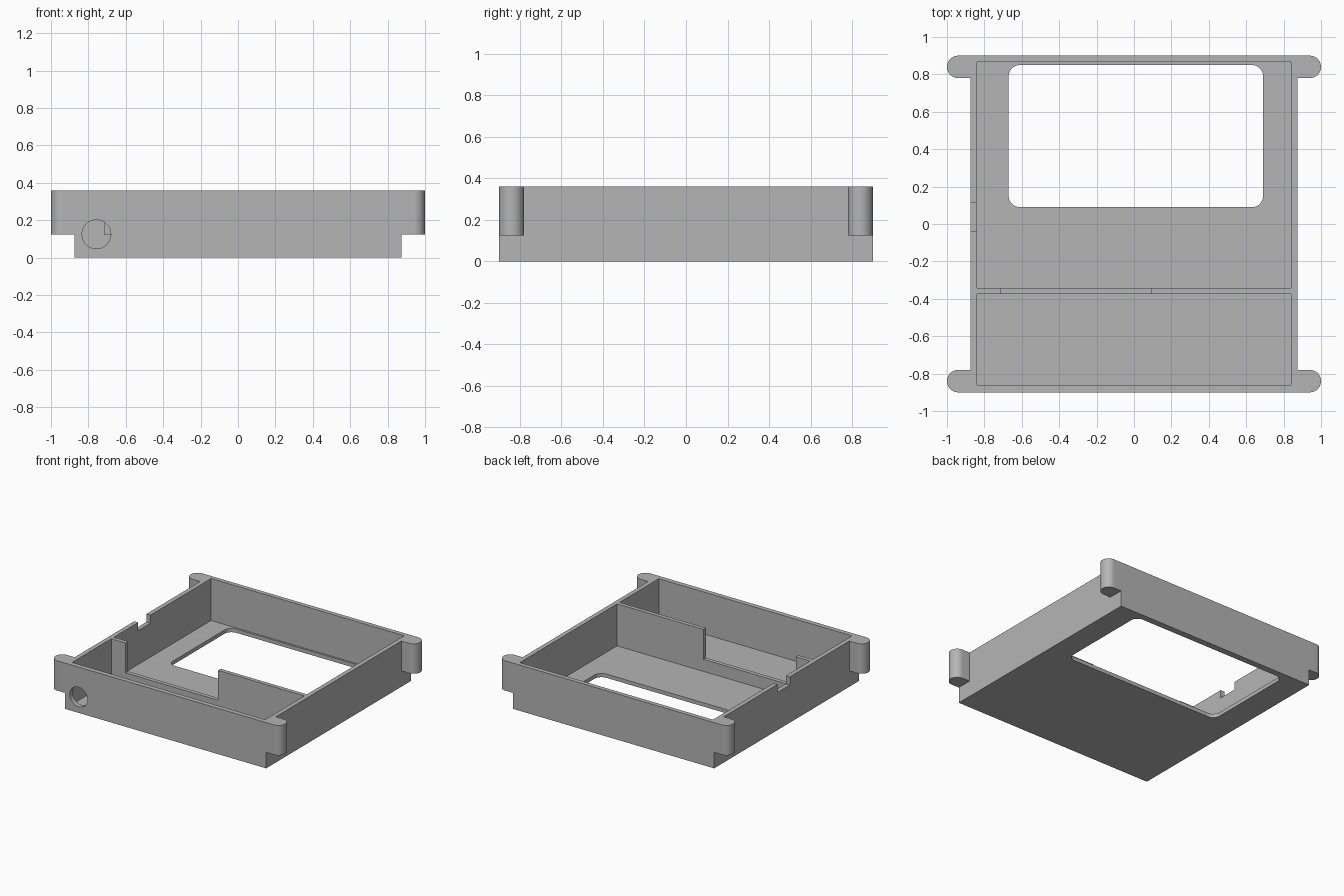
import bpy, bmesh, math
from mathutils import Matrix

cube = bpy.data.objects.get("Cube")
if cube:
    bpy.data.objects.remove(cube, do_unlink=True)

TOP, FLOOR, LEDGE = 0.36, 0.03, 0.125
ABOVE = TOP + 0.1

grey = bpy.data.materials.new("plain grey")
grey.use_nodes = True
grey.diffuse_color = (0.46, 0.46, 0.46, 1)
grey.node_tree.nodes["Principled BSDF"].inputs["Base Color"].default_value = grey.diffuse_color


def link(name, bm):
    bmesh.ops.recalc_face_normals(bm, faces=bm.faces)
    mesh = bpy.data.meshes.new(name)
    bm.to_mesh(mesh)
    bm.free()
    mesh.materials.append(grey)
    obj = bpy.data.objects.new(name, mesh)
    bpy.context.collection.objects.link(obj)
    return obj


def block(name, x0, x1, y0, y1, z0, z1, radius=0, steps=12):
    """Upright block with optionally rounded corners."""
    outline = []
    for i, (cx, cy) in enumerate([(x1 - radius, y1 - radius), (x0 + radius, y1 - radius),
                                  (x0 + radius, y0 + radius), (x1 - radius, y0 + radius)]):
        for k in range(steps + 1 if radius else 1):
            a = math.pi / 2 * (i + k / steps)
            outline.append((cx + radius * math.cos(a), cy + radius * math.sin(a), z0))
    bm = bmesh.new()
    face = bm.faces.new([bm.verts.new(p) for p in outline])
    new = bmesh.ops.extrude_face_region(bm, geom=[face])["geom"]
    bmesh.ops.translate(bm, vec=(0, 0, z1 - z0),
                        verts=[g for g in new if isinstance(g, bmesh.types.BMVert)])
    bmesh.ops.remove_doubles(bm, verts=bm.verts, dist=0.0005)
    return link(name, bm)


def combine(target, tool, operation):
    """Apply a boolean and discard the tool."""
    bpy.context.view_layer.objects.active = target
    mod = target.modifiers.new("cut", 'BOOLEAN')
    mod.operation, mod.solver, mod.object = operation, 'EXACT', tool
    bpy.ops.object.modifier_apply(modifier=mod.name)
    bpy.data.objects.remove(tool, do_unlink=True)


# Solid body with a round-ended bar along the front and back for the corner lugs
case = block("open_case", -0.875, 0.875, -0.9, 0.9, 0, TOP)
for y0 in (-0.9, 0.78):
    combine(case, block("lugs", -1, 1, y0, y0 + 0.12, LEDGE, TOP, 0.0599), 'UNION')

# Front and back compartments, leaving the dividing wall between them
for y0, y1 in ((-0.862, -0.375), (-0.343, 0.865)):
    combine(case, block("compartment", -0.84, 0.84, y0, y1, FLOOR, ABOVE), 'DIFFERENCE')

# Rounded window through the floor
combine(case, block("window", -0.67, 0.69, 0.09, 0.85, -0.1, 0.1, 0.06), 'DIFFERENCE')

# Gap in the dividing wall and notch in the side wall
combine(case, block("wall_gap", -0.715, 0.09, -0.4, -0.32, LEDGE, ABOVE), 'DIFFERENCE')
combine(case, block("side_notch", -0.95, -0.8, -0.04, 0.112, 0.297, ABOVE), 'DIFFERENCE')

# Round cable hole in the front wall
bm = bmesh.new()
bmesh.ops.create_cone(bm, cap_ends=True, segments=48, radius1=0.077, radius2=0.077, depth=0.2,
                      matrix=Matrix.Translation((-0.757, -0.9, 0.125)) @ Matrix.Rotation(math.pi / 2, 4, 'X'))
combine(case, link("cable_hole", bm), 'DIFFERENCE')

# Smooth the round parts, keep the edges sharp
bpy.ops.object.select_all(action='DESELECT')
case.select_set(True)
bpy.context.view_layer.objects.active = case
bpy.ops.object.shade_smooth_by_angle(angle=math.radians(30))
